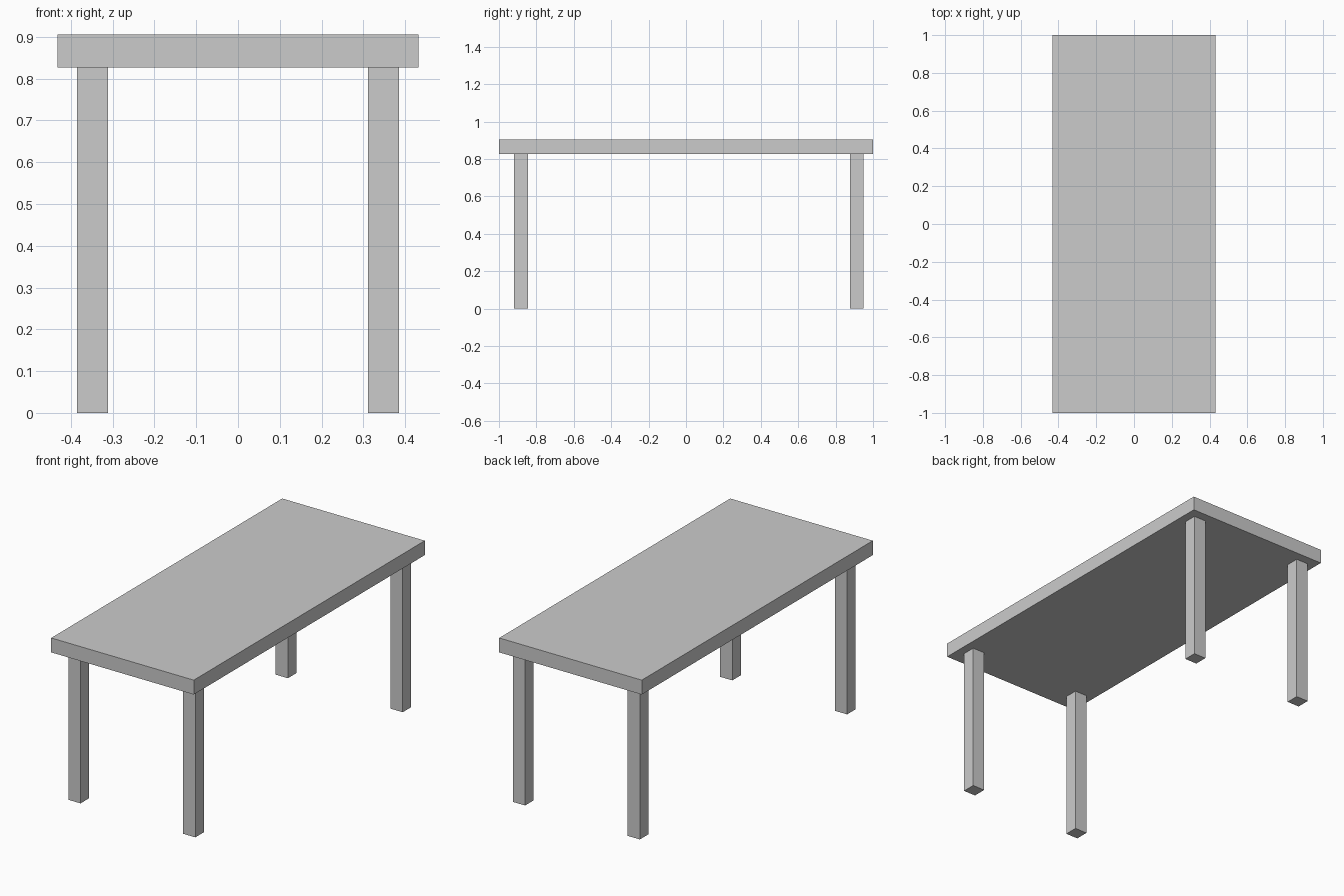
import bpy

if "Cube" in bpy.data.objects:
    bpy.data.objects.remove(bpy.data.objects["Cube"])


def box(name, x0, x1, y0, y1, z0, z1):
    bpy.ops.mesh.primitive_cube_add(size=1, location=((x0 + x1) / 2, (y0 + y1) / 2, (z0 + z1) / 2))
    ob = bpy.context.object
    ob.name = name
    ob.scale = (x1 - x0, y1 - y0, z1 - z0)
    bpy.ops.object.transform_apply(location=False, rotation=False, scale=True)
    return ob


HALF_WIDTH, UNDERSIDE, TOP = 0.432, 0.826, 0.905

# Table top slab
box("table_top", -HALF_WIDTH, HALF_WIDTH, -1, 1, UNDERSIDE, TOP)

# Four square legs; the back pair sits closer to its edge than the front pair
for end, y0, y1 in (("front", -0.919, -0.845), ("back", 0.876, 0.949)):
    for side, x0, x1 in (("left", -0.385, -0.311), ("right", 0.311, 0.385)):
        box(f"{end}_{side}_leg", x0, x1, y0, y1, 0, UNDERSIDE)
